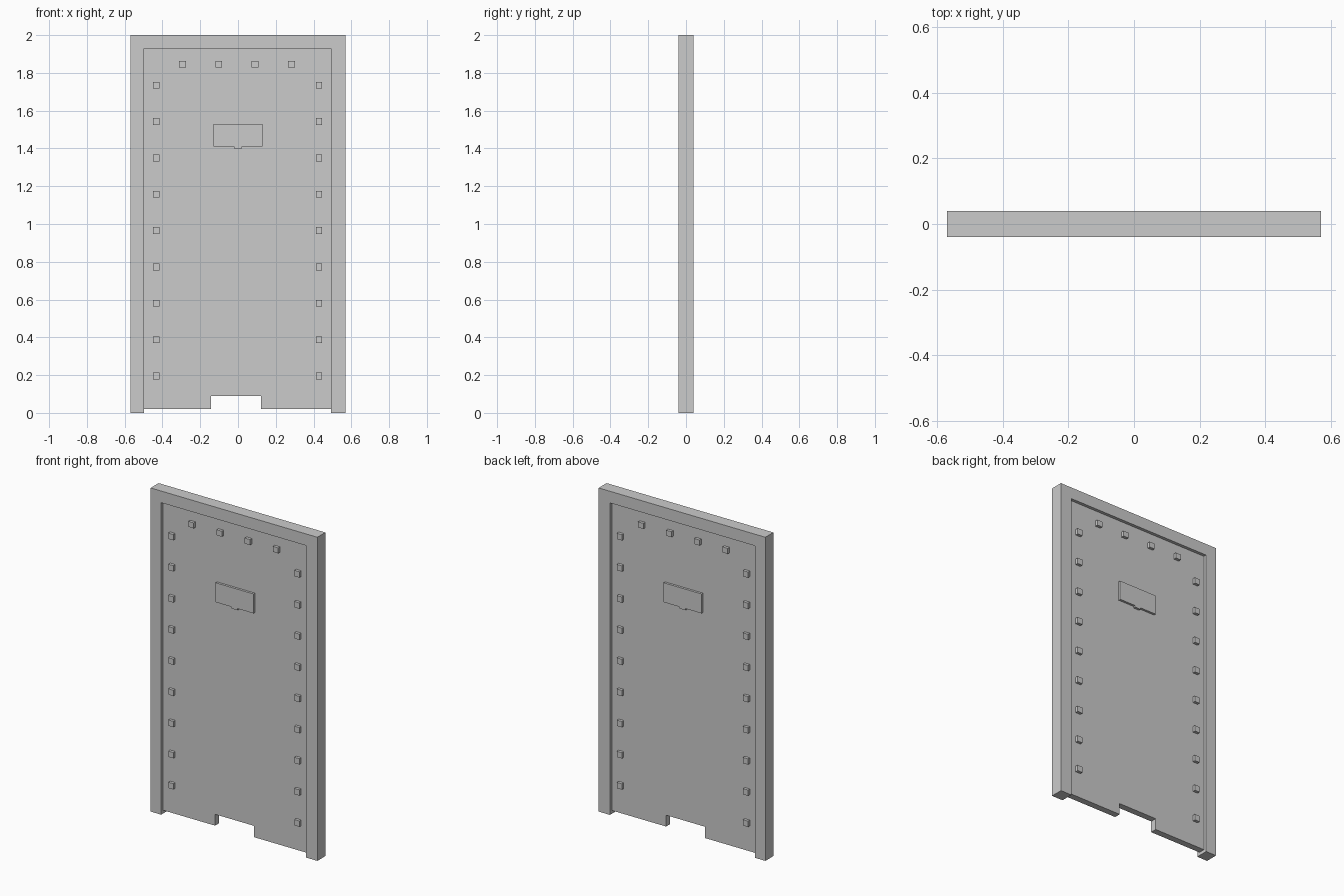
import bpy, bmesh

if "Cube" in bpy.data.objects:
    bpy.data.objects.remove(bpy.data.objects["Cube"])

FRAME_Y = 0.039   # half depth of the surround
PANEL_Y = 0.020   # half depth of the recessed door leaf
STUD_Y = 0.038    # studs stop just short of the surround


def extrude_profile(name, points, y0, y1):
    """Solid from an x/z outline, extruded from y0 to y1."""
    bm = bmesh.new()
    face = bm.faces.new([bm.verts.new((x, y0, z)) for x, z in points])
    result = bmesh.ops.extrude_face_region(bm, geom=[face])
    moved = [v for v in result["geom"] if isinstance(v, bmesh.types.BMVert)]
    bmesh.ops.translate(bm, verts=moved, vec=(0, y1 - y0, 0))
    bmesh.ops.recalc_face_normals(bm, faces=bm.faces)
    mesh = bpy.data.meshes.new(name)
    bm.to_mesh(mesh)
    bm.free()
    obj = bpy.data.objects.new(name, mesh)
    bpy.context.collection.objects.link(obj)
    return obj


def both_sides(name, points, depth):
    """Raised detail on the front and the back of the leaf."""
    extrude_profile(name + "_front", points, -PANEL_Y, -depth)
    extrude_profile(name + "_back", points, PANEL_Y, depth)


def rect(x, z, w, h):
    return [(x - w / 2, z - h / 2), (x + w / 2, z - h / 2),
            (x + w / 2, z + h / 2), (x - w / 2, z + h / 2)]


# Surround: two jambs and a lintel in one outline
extrude_profile("door_frame", [
    (-0.57, 0), (-0.498, 0), (-0.498, 1.928), (0.493, 1.928),
    (0.493, 0), (0.57, 0), (0.57, 2), (-0.57, 2)], -FRAME_Y, FRAME_Y)

# Door leaf with a notch in the bottom edge
extrude_profile("door_leaf", [
    (-0.498, 0.02), (-0.143, 0.02), (-0.143, 0.09), (0.122, 0.09),
    (0.122, 0.02), (0.493, 0.02), (0.493, 1.928), (-0.498, 1.928)],
    -PANEL_Y, PANEL_Y)

# Viewing hatch with a small finger tab
both_sides("hatch", [
    (-0.13, 1.41), (-0.02, 1.41), (-0.02, 1.40), (0.02, 1.40),
    (0.02, 1.41), (0.13, 1.41), (0.13, 1.53), (-0.13, 1.53)], 0.034)

# Square studs down both sides
for i in range(9):
    for side, x in (("left", -0.433), ("right", 0.429)):
        both_sides(f"stud_{side}_{i + 1}", rect(x, 0.195 + i * 0.1925, 0.034, 0.036), STUD_Y)

# Square studs across the top
for i in range(4):
    both_sides(f"stud_top_{i + 1}", rect(-0.294 + i * 0.1923, 1.845, 0.036, 0.034), STUD_Y)
